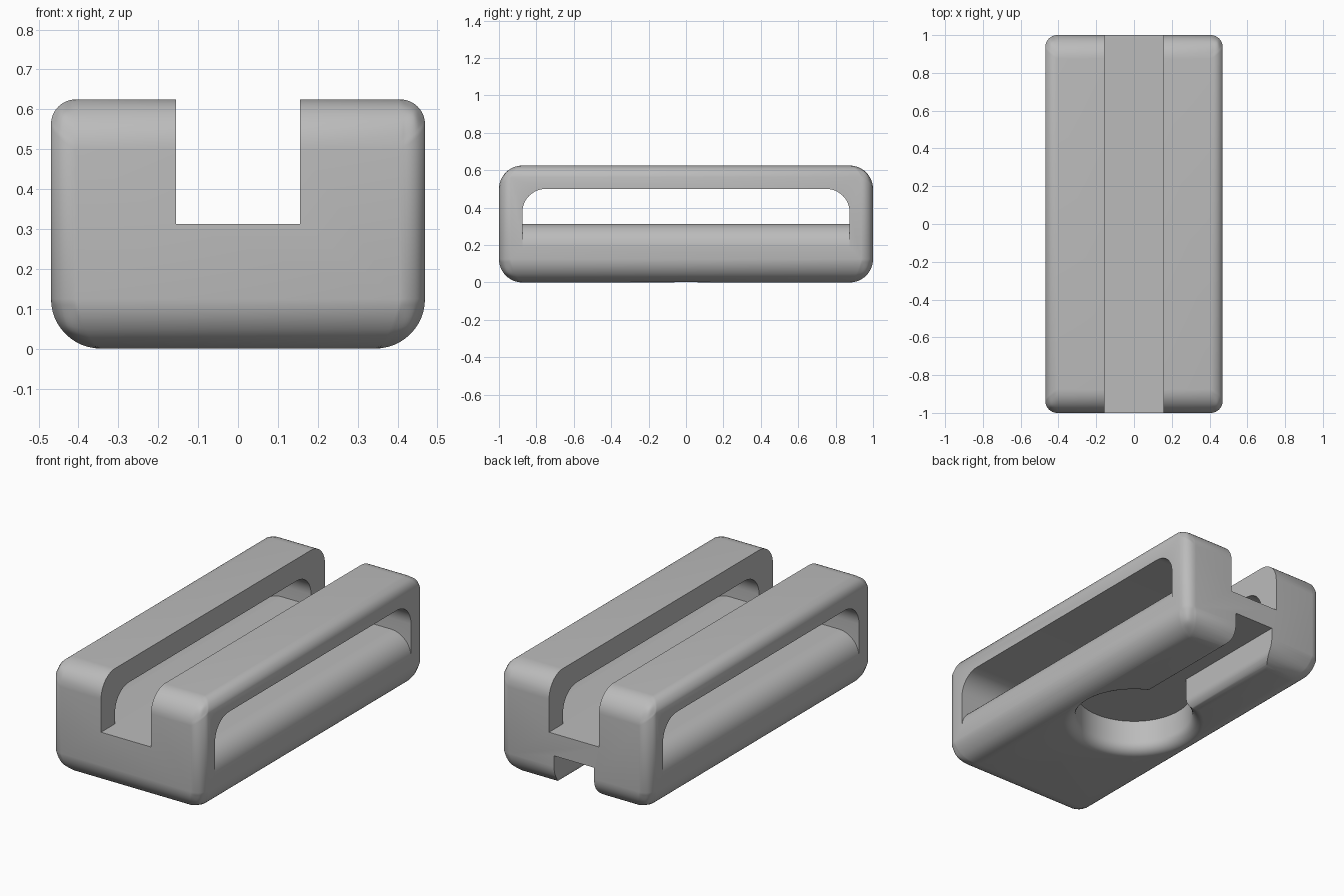
import bpy, bmesh
from math import sin, cos, pi

if "Cube" in bpy.data.objects:
    bpy.data.objects.remove(bpy.data.objects["Cube"], do_unlink=True)

HALF_W, HALF_L, HEIGHT = 0.469, 1.0, 0.625
BIG, SMALL = 0.125, 0.0625          # fillet radii
FLOOR, CEILING = 0.3125, 0.1875     # upper slot floor, keyhole ceiling


def new_object(name, bm):
    bmesh.ops.recalc_face_normals(bm, faces=bm.faces)
    mesh = bpy.data.meshes.new(name)
    bm.to_mesh(mesh)
    bm.free()
    obj = bpy.data.objects.new(name, mesh)
    bpy.context.collection.objects.link(obj)
    return obj


def box_mesh(lo, hi):
    bm = bmesh.new()
    bmesh.ops.create_cube(bm, size=1)
    for v in bm.verts:
        v.co = [a + (c + 0.5) * (b - a) for a, b, c in zip(lo, hi, v.co)]
    return bm


def arc(cx, cz, r, start, end, steps=12):
    angles = [start + (end - start) * i / steps for i in range(steps + 1)]
    return [(cx + r * cos(a), cz + r * sin(a)) for a in angles]


def prism(name, outline, axis, lo, hi):
    """Extrude an outline of (side, z) points along x or y."""
    bm = bmesh.new()
    place = (lambda s, z: (lo, s, z)) if axis == "x" else (lambda s, z: (s, lo, z))
    face = bm.faces.new([bm.verts.new(place(s, z)) for s, z in outline])
    out = bmesh.ops.extrude_face_region(bm, geom=[face])
    moved = [g for g in out["geom"] if isinstance(g, bmesh.types.BMVert)]
    step = (hi - lo, 0, 0) if axis == "x" else (0, hi - lo, 0)
    bmesh.ops.translate(bm, verts=moved, vec=step)
    return new_object(name, bm)


def lathe(name, profile, steps=64):
    """Spin an (radius, z) profile around z and close it."""
    bm = bmesh.new()
    rings = [[bm.verts.new((r * cos(2 * pi * i / steps), r * sin(2 * pi * i / steps), z))
              for i in range(steps)] for r, z in profile]
    for a, b in zip(rings, rings[1:]):
        for i in range(steps):
            j = (i + 1) % steps
            bm.faces.new((a[i], a[j], b[j], b[i]))
    bm.faces.new(rings[0])
    bm.faces.new(rings[-1])
    return new_object(name, bm)


def apply(obj, mod):
    bpy.context.view_layer.objects.active = obj
    bpy.ops.object.modifier_apply(modifier=mod.name)


def combine(obj, tool, operation):
    mod = obj.modifiers.new("combine", "BOOLEAN")
    mod.operation, mod.solver, mod.object = operation, "EXACT", tool
    apply(obj, mod)
    bpy.data.objects.remove(tool, do_unlink=True)


def mirrored(half):
    return half + [(-s, z) for s, z in reversed(half)]


# Rounded block: broad fillets on the ends and underside, tighter ones elsewhere
bm = box_mesh((-HALF_W, -HALF_L, 0), (HALF_W, HALF_L, HEIGHT))
weight = bm.edges.layers.float.new("bevel_weight_edge")
for e in bm.edges:
    a, b = (v.co for v in e.verts)
    along_x = abs(a.x - b.x) > 0.1
    under = max(a.z, b.z) < 0.1
    e[weight] = 1.0 if along_x or under else SMALL / BIG
body = new_object("slider_body", bm)
bevel = body.modifiers.new("fillets", "BEVEL")
bevel.limit_method, bevel.width, bevel.segments = "WEIGHT", BIG, 12
apply(body, bevel)

# Side window: arched opening that leaves a round-shouldered lower bar
win, top = 0.875, 0.5
window = prism("window_cutter",
               mirrored([(win, 0.1)] + arc(win - BIG, top - BIG, BIG, 0, pi / 2)),
               "x", -0.7, 0.7)
shoulder = arc(HALF_W - BIG, FLOOR - BIG, BIG, pi / 2, 0)
above_bar = prism("bar_cutter",
                  mirrored(shoulder + [(0.8, FLOOR - BIG), (0.8, 0.8)]),
                  "y", -1.2, 1.2)
combine(window, above_bar, "INTERSECT")
combine(body, window, "DIFFERENCE")

# Open channel along the top
channel = new_object("channel_cutter",
                     box_mesh((-0.156, -1.2, FLOOR), (0.156, 1.2, 0.8)))
combine(body, channel, "DIFFERENCE")


# Keyhole underneath: round entry and a slot that runs out of the back
def flared(half_width):
    flare = arc(half_width + SMALL, SMALL, SMALL, pi, 1.5 * pi)
    return [(half_width, CEILING)] + flare + [(half_width + SMALL, -0.1)]


keyhole = lathe("keyhole_cutter", flared(0.3125))
slot = prism("slot_cutter", mirrored(flared(0.125)), "y", 0, 1.2)
combine(keyhole, slot, "UNION")
combine(body, keyhole, "DIFFERENCE")

# Plain grey plastic
grey = bpy.data.materials.new("plain grey")
grey.use_nodes = True
colour = (0.5, 0.5, 0.5, 1)
grey.diffuse_color = colour
grey.node_tree.nodes["Principled BSDF"].inputs["Base Color"].default_value = colour
body.data.materials.clear()
body.data.materials.append(grey)
for p in body.data.polygons:
    p.material_index = 0

bpy.ops.object.select_all(action="DESELECT")
body.select_set(True)
bpy.context.view_layer.objects.active = body
bpy.ops.object.shade_smooth_by_angle(angle=0.6)
